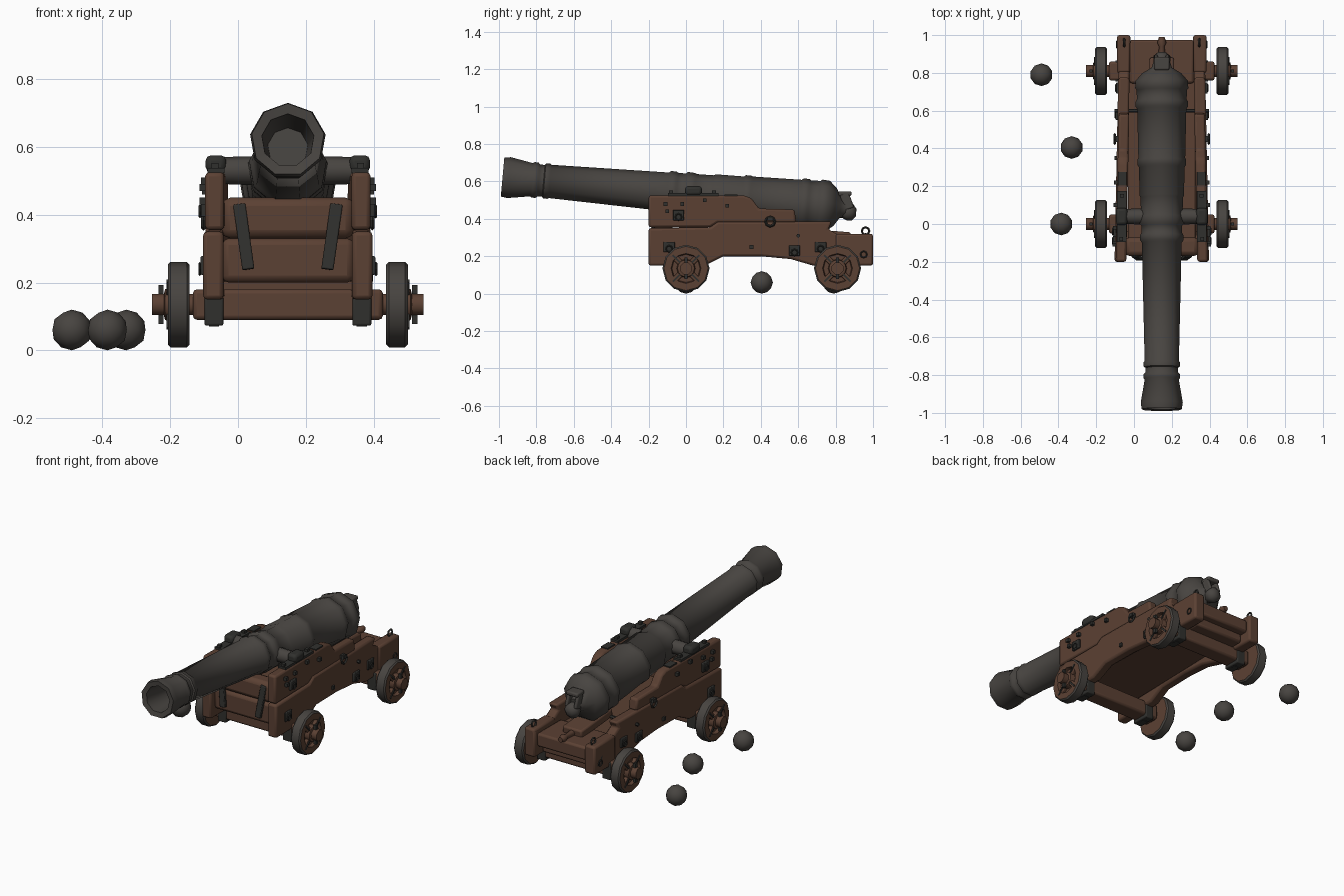
import bpy, bmesh, math
from mathutils import Matrix, Vector

if "Cube" in bpy.data.objects:
    bpy.data.objects.remove(bpy.data.objects["Cube"], do_unlink=True)

CX = 0.147                      # centre line of the gun and carriage


def material(name, rgb):
    m = bpy.data.materials.new(name)
    m.use_nodes = True
    m.diffuse_color = (*rgb, 1)
    m.node_tree.nodes["Principled BSDF"].inputs["Base Color"].default_value = (*rgb, 1)
    return m


WOOD = material("brown wood", (0.105, 0.052, 0.033))
IRON = material("gun iron", (0.064, 0.058, 0.052))
DARK = material("dark fittings", (0.03, 0.03, 0.027))


def finish(bm, name, mats, bevel=0.0, smooth=35):
    bmesh.ops.recalc_face_normals(bm, faces=bm.faces)
    me = bpy.data.meshes.new(name)
    bm.to_mesh(me)
    bm.free()
    ob = bpy.data.objects.new(name, me)
    bpy.context.collection.objects.link(ob)
    for m in mats:
        me.materials.append(m)
    if bevel:
        mod = ob.modifiers.new("Bevel", "BEVEL")
        mod.width, mod.segments, mod.limit_method = bevel, 2, "ANGLE"
    bpy.ops.object.select_all(action="DESELECT")
    ob.select_set(True)
    bpy.context.view_layer.objects.active = ob
    bpy.ops.object.shade_smooth_by_angle(angle=math.radians(smooth))
    return ob


def box(name, centre, size, mat, bevel=0.0, rot=None):
    bm = bmesh.new()
    m = Matrix.Translation(centre) @ (rot or Matrix()) @ Matrix.Diagonal((*size, 1))
    bmesh.ops.create_cube(bm, size=1, matrix=m)
    return finish(bm, name, [mat], bevel)


def lathe(name, profile, segs, start, direction, mats, rule=None, turn=0.0, smooth=50):
    """Spin (distance, radius) pairs round a direction."""
    bm = bmesh.new()
    rings = []
    for d, r in profile:
        rings.append([bm.verts.new((r * math.cos(turn + math.tau * i / segs),
                                    r * math.sin(turn + math.tau * i / segs), d)) for i in range(segs)])
    for a, b in zip(rings, rings[1:]):
        for i in range(segs):
            j = (i + 1) % segs
            bm.faces.new((a[i], a[j], b[j], b[i]))
    bm.faces.new(rings[0])
    bm.faces.new(rings[-1])
    bm.normal_update()
    if rule:
        for f in bm.faces:
            f.material_index = rule(f)
    q = Vector(direction).to_track_quat("Z", "Y").to_matrix().to_4x4()
    bm.transform(Matrix.Translation(start) @ q)
    return finish(bm, name, mats, 0, smooth)


def plank(name, outline, inner, thick, side, mat, taper=0.02, bevel=0.012):
    """Side plank from a (y, z) outline, closing in towards the rear."""
    bm = bmesh.new()
    sides = []
    for off in (inner, inner + thick):
        sides.append([bm.verts.new((CX + side * (off - taper * (y + 0.2)), y, z)) for y, z in outline])
    bm.faces.new(sides[0])
    bm.faces.new(sides[1])
    n = len(outline)
    for i in range(n):
        j = (i + 1) % n
        bm.faces.new((sides[0][i], sides[0][j], sides[1][j], sides[1][i]))
    return finish(bm, name, [mat], bevel)


def ring(name, centre, radius, thick, rot=(0, 0, 0)):
    bpy.ops.mesh.primitive_torus_add(location=centre, rotation=rot, major_radius=radius,
                                     minor_radius=thick, major_segments=8, minor_segments=4)
    ob = bpy.context.object
    ob.name = name
    ob.data.materials.append(DARK)


# Barrel with reinforcing bands and a hollow bore
SLOPE = 0.09
AXIS = Vector((0, -1, SLOPE)).normalized()


def on_axis(y):
    return Vector((CX, y, 0.532 - SLOPE * y))


barrel = [(-0.72, 0.06), (-0.98, 0.078), (-0.985, 0.108), (-0.95, 0.113), (-0.83, 0.092), (-0.82, 0.098),
          (-0.8, 0.098), (-0.79, 0.088), (-0.765, 0.088), (-0.76, 0.097), (-0.735, 0.097), (-0.73, 0.092),
          (-0.1, 0.107), (-0.09, 0.116), (-0.06, 0.116), (-0.05, 0.11), (-0.01, 0.11), (0, 0.119),
          (0.04, 0.117), (0.05, 0.112), (0.14, 0.114), (0.15, 0.12), (0.3, 0.122), (0.31, 0.13),
          (0.34, 0.13), (0.35, 0.126), (0.61, 0.132), (0.62, 0.14), (0.65, 0.14), (0.66, 0.134),
          (0.71, 0.135), (0.72, 0.143), (0.76, 0.14), (0.8, 0.105), (0.83, 0.055), (0.86, 0.045)]
lathe("barrel", [(-y, r) for y, r in barrel], 9, on_axis(0), AXIS, [IRON], turn=math.pi / 2, smooth=45)

# Breech knob and rope loop
knob = [(0, 0.035), (0.03, 0.035), (0.05, 0.045), (0.08, 0.045), (0.1, 0.02)]
lathe("breech_knob", knob, 8, (CX, 0.81, 0.442), (0, 1, -SLOPE), [IRON])
for s in (-1, 1):
    box("breech_loop_side", (CX + s * 0.03, 0.86, 0.495), (0.02, 0.05, 0.09), IRON, 0.008,
        Matrix.Rotation(0.35, 4, "X"))
box("breech_loop_top", (CX, 0.85, 0.535), (0.08, 0.07, 0.025), IRON, 0.008)

# Trunnions
lathe("trunnions", [(-0.235, 0.038), (-0.13, 0.042), (0.13, 0.042), (0.235, 0.038)], 8,
      (CX, 0.04, 0.53), (1, 0, 0), [IRON])

# Cheeks of the carriage, with their fittings
LOWER = [(-0.2, 0.15), (-0.2, 0.35), (0.13, 0.355), (0.17, 0.385), (0.78, 0.385), (0.76, 0.345),
         (0.82, 0.312), (1, 0.312), (1, 0.155), (0.68, 0.15), (0.56, 0.185), (0.4, 0.2), (0.2, 0.2), (0.1, 0.15)]
UPPER = [(-0.2, 0.355), (-0.2, 0.525), (0.31, 0.525), (0.35, 0.51), (0.39, 0.455), (0.58, 0.45),
         (0.59, 0.38), (0.17, 0.38), (0.13, 0.355)]
PLATES = [(-0.04, 0.42), (-0.09, 0.25), (0.58, 0.23), (0.72, 0.25), (0.95, 0.22)]
STUDS = [(-0.11, 0.48), (-0.1, 0.44), (-0.02, 0.48), (0.1, 0.5), (0.22, 0.47), (0.35, 0.25)]
for s in (-1, 1):
    word = "left" if s > 0 else "right"

    def outer(y, extra=0.0):
        return CX + s * (0.252 + extra - 0.02 * (y + 0.2))

    plank(word + "_lower_cheek", LOWER, 0.19, 0.06, s, WOOD)
    plank(word + "_upper_cheek", UPPER, 0.188, 0.056, s, WOOD)
    box(word + "_cheek_step", (outer(0.9, -0.028), 0.9, 0.235), (0.07, 0.2, 0.17), WOOD, 0.012)
    for y, z in PLATES:
        box(word + "_bolt_plate", (outer(y), y, z), (0.016, 0.06, 0.055), DARK, 0.004)
        ring(word + "_bolt_ring", (outer(y, 0.01), y, z - 0.01), 0.017, 0.004, (0, math.pi / 2, 0))
    for y, z in STUDS:
        box(word + "_stud", (outer(y), y, z), (0.02, 0.02, 0.02), DARK)
    # Breeching ring
    ring(word + "_side_ring", (outer(0.45, 0.01), 0.45, 0.385), 0.025, 0.007, (0, math.pi / 2, 0))
    box(word + "_side_ring_bolt", (outer(0.45), 0.45, 0.4), (0.035, 0.03, 0.02), DARK)
    # Cap over the trunnion
    box(word + "_trunnion_cap", (outer(0.04, -0.035), 0.04, 0.55), (0.06, 0.09, 0.05), DARK, 0.015)
    box(word + "_cap_strap", (outer(0.04, -0.035), 0.04, 0.53), (0.05, 0.27, 0.014), DARK)
    for y in (-0.08, 0.15):
        box(word + "_cap_bolt", (outer(y, -0.035), y, 0.54), (0.02, 0.02, 0.025), DARK)
    # Step straps and rear eye bolt
    box(word + "_step_strap", (outer(0.24, -0.035), 0.24, 0.527), (0.045, 0.07, 0.008), DARK)
    ring(word + "_rear_eye", (outer(0.96, -0.03), 0.96, 0.335), 0.02, 0.006, (0, math.pi / 2, 0))
    # Slanted strap on the front boards
    box(word + "_front_strap", (CX + s * 0.13, -0.175, 0.335), (0.036, 0.02, 0.195), DARK, 0.004,
        Matrix.Rotation(s * 0.14, 4, "Y") @ Matrix.Rotation(-0.1, 4, "X"))

# Front boards, bed and rear boards
box("upper_front_board", (CX, -0.12, 0.39), (0.39, 0.1, 0.12), WOOD, 0.025)
box("lower_front_board", (CX, -0.12, 0.265), (0.39, 0.09, 0.13), WOOD, 0.02)
box("front_sill", (CX, -0.07, 0.19), (0.38, 0.06, 0.025), WOOD)
box("bed", (CX, 0.42, 0.235), (0.36, 1.0, 0.04), WOOD, 0.01, Matrix.Rotation(0.02, 4, "X"))
box("rear_board", (CX, 0.86, 0.25), (0.34, 0.23, 0.08), WOOD, 0.012)
box("rear_sill", (CX, 0.83, 0.19), (0.33, 0.2, 0.06), WOOD, 0.012)
box("elevating_wedge", (CX, 0.73, 0.315), (0.13, 0.3, 0.05), WOOD, 0.01, Matrix.Rotation(-0.08, 4, "X"))
lathe("wedge_handle", [(0, 0.02), (0.08, 0.015), (0.1, 0.024), (0.13, 0.015)], 8, (CX, 0.86, 0.3),
      (0, 1, 0), [WOOD])
lathe("cross_rod", [(-0.25, 0.01), (0.25, 0.01)], 6, (CX, 0.6, 0.31), (1, 0, 0), [DARK])

# Axles and wheels
RIM = [(-0.032, 0.04), (-0.032, 0.118), (-0.024, 0.126), (0.024, 0.126), (0.032, 0.118), (0.032, 0.08),
       (0.012, 0.075), (0.012, 0.05), (0.04, 0.046), (0.044, 0.03)]


def tread(f):
    c = f.calc_center_median()
    return 1 if math.hypot(c.x, c.y) > 0.116 and abs(c.z) < 0.03 else 0


for end, y in (("front", 0.0), ("rear", 0.81)):
    box(end + "_axle_beam", (CX, y, 0.135), (0.56, 0.1, 0.09), WOOD, 0.012)
    lathe(end + "_axle", [(-0.4, 0.034), (0.4, 0.034)], 8, (CX, y, 0.135), (1, 0, 0), [WOOD],
          turn=math.pi / 8)
    for s in (-1, 1):
        word = end + ("_left" if s > 0 else "_right")
        x = CX + s * 0.322
        lathe(word + "_wheel", RIM, 12, (x, y, 0.135), (s, 0, 0), [WOOD, IRON], tread, smooth=40)
        for k in range(4):
            r = Matrix.Rotation(k * math.pi / 2 + math.pi / 4, 4, "X")
            box(word + "_spoke", Vector((x + s * 0.018, y, 0.135)) + r @ Vector((0, 0.065, 0)),
                (0.026, 0.06, 0.032), WOOD, 0.005, r)
            box(word + "_spoke_iron", Vector((x + s * 0.032, y, 0.135)) + r @ Vector((0, 0.065, 0)),
                (0.008, 0.07, 0.01), DARK, 0, r)
        box(word + "_linchpin", (x + s * 0.052, y, 0.135), (0.016, 0.018, 0.115), DARK)
        # Straps holding the beam to the cheek
        box(word + "_axle_strap", (CX + s * 0.218, y, 0.125), (0.056, 0.112, 0.105), DARK, 0.006)
        box(word + "_strap_bolt", (CX + s * 0.218, y, 0.08), (0.03, 0.03, 0.02), DARK)

# Shot lying beside the carriage
for x, y in ((-0.49, 0.79), (-0.33, 0.405), (-0.385, 0.0)):
    bm = bmesh.new()
    bmesh.ops.create_icosphere(bm, subdivisions=2, radius=0.06, matrix=Matrix.Translation((x, y, 0.06)))
    finish(bm, "cannon_shot", [IRON], 0, 30)
